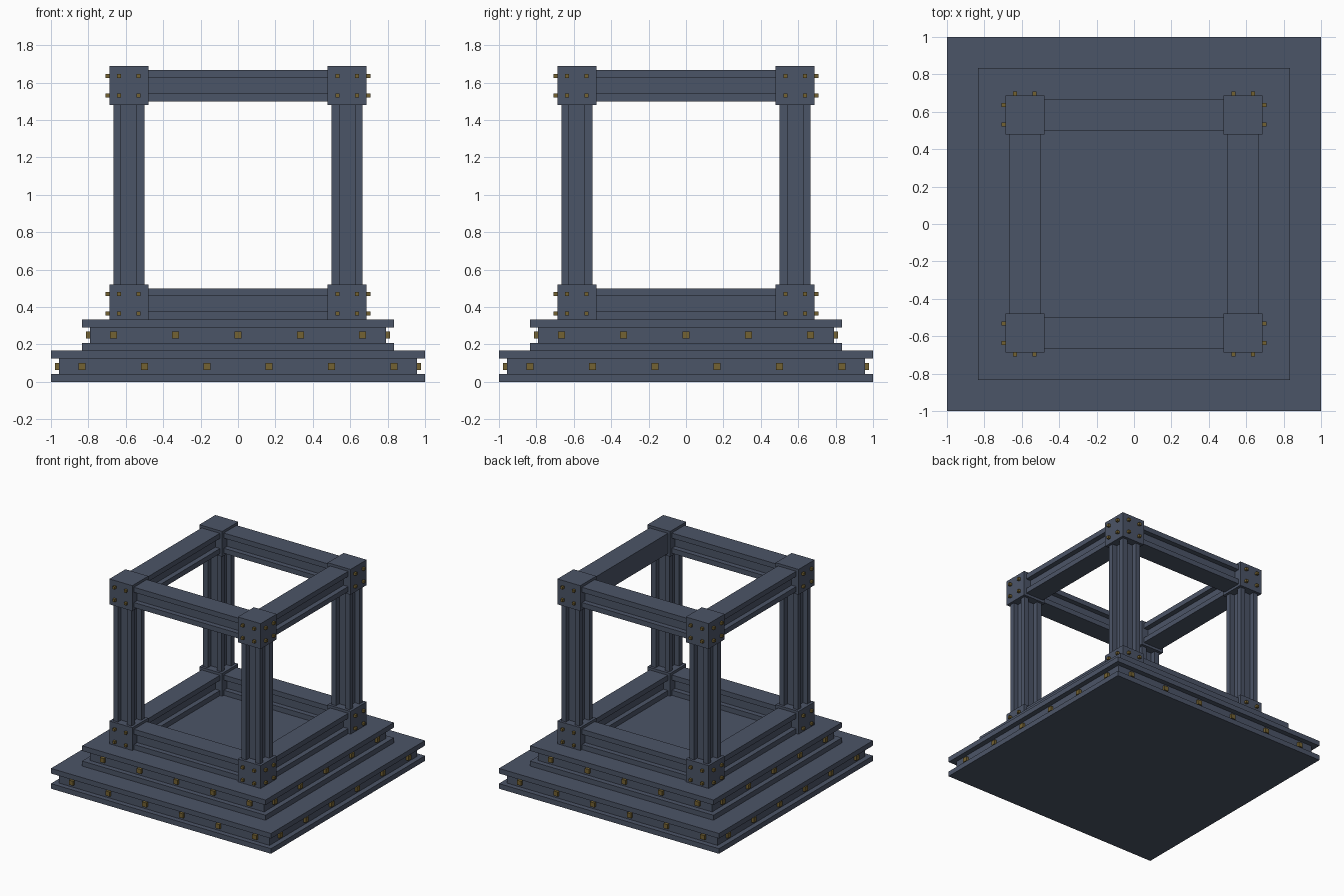
import bpy, bmesh
from mathutils import Matrix, Vector

if "Cube" in bpy.data.objects:
    bpy.data.objects.remove(bpy.data.objects["Cube"])

U = 1 / 24  # design unit: the model is 48 units wide


def material(name, rgb):
    m = bpy.data.materials.new(name)
    m.diffuse_color = (*rgb, 1)
    m.use_nodes = True
    m.node_tree.nodes["Principled BSDF"].inputs["Base Color"].default_value = m.diffuse_color
    return m


SLATE = material("slate metal", (0.071, 0.089, 0.135))
BRASS = material("dull brass", (0.175, 0.122, 0.032))


def boxes(name, parts, mat):
    """One object from boxes given as (min corner, max corner) in design units."""
    bm = bmesh.new()
    for lo, hi in parts:
        a, b = Vector(lo) * U, Vector(hi) * U
        size = b - a
        bmesh.ops.create_cube(bm, size=1, matrix=Matrix.Translation((a + b) / 2)
                              @ Matrix.Diagonal((*[abs(s) for s in size], 1)))
    me = bpy.data.meshes.new(name)
    bm.to_mesh(me)
    bm.free()
    me.materials.append(mat)
    ob = bpy.data.objects.new(name, me)
    bpy.context.collection.objects.link(ob)
    return ob


def slab(h, z0, z1):
    return ((-h, -h, z0), (h, h, z1))


def stud(axis, sign, along, z, face, out, r):
    """Small square rivet standing out of a vertical face."""
    lo, hi = [0, 0, z - r], [0, 0, z + r]
    lo[axis], hi[axis] = sorted((sign * (face - 0.3), sign * (face + out)))
    lo[1 - axis], hi[1 - axis] = along - r, along + r
    return (lo, hi)


# stepped base: two plates around a recessed core per step, with rivets in the groove
for name, h, z, spots in (("lower_step", 24, 0, (-20, -12, -4, 4, 12, 20)),
                          ("upper_step", 20, 4, (-16, -8, 0, 8, 16))):
    boxes(name, [slab(h, z, z + 1), slab(h - 1, z + 1, z + 3), slab(h, z + 3, z + 4)], SLATE)
    boxes(name + "_rivets", [stud(ax, s, p, z + 2, h - 1, 0.5, 0.45)
                             for ax in (0, 1) for s in (-1, 1) for p in spots], BRASS)

# corner posts: core with four corner ribs
for sx, nx in ((-1, "left"), (1, "right")):
    for sy, ny in ((-1, "front"), (1, "back")):
        cx, cy = 14 * sx, 14 * sy
        parts = [((cx - 1, cy - 1, 10), (cx + 1, cy + 1, 38))]
        for dx in (-2, 1):
            for dy in (-2, 1):
                parts.append(((cx + dx, cy + dy, 10), (cx + dx + 1, cy + dy + 1, 38)))
        boxes(f"{ny}_{nx}_post", parts, SLATE)

        # corner blocks with rivets on the two outer faces
        for cz, nz in ((10, "bottom"), (38, "top")):
            z0 = 8 if nz == "bottom" else cz - 2.5
            boxes(f"{nz}_{ny}_{nx}_block",
                  [((cx - 2.5, cy - 2.5, z0), (cx + 2.5, cy + 2.5, cz + 2.5))], SLATE)
            rivets = []
            for ax, s, c in ((0, sx, cy), (1, sy, cx)):
                for d in (-1.25, 1.25):
                    for e in (-1.25, 1.25):
                        rivets.append(stud(ax, s, c + d, cz + e, 16.5, 0.5, 0.25))
            boxes(f"{nz}_{ny}_{nx}_block_rivets", rivets, BRASS)

# horizontal I-beams between the blocks
for cz, nz in ((10, "bottom"), (38, "top")):
    for ax, s, side in ((1, -1, "front"), (1, 1, "back"), (0, -1, "left"), (0, 1, "right")):
        parts = []
        for r, z0, z1 in ((2, -2, -1), (1, -1, 1), (2, 1, 2)):
            lo, hi = [0, 0, cz + z0], [0, 0, cz + z1]
            lo[ax], hi[ax] = 14 * s - r, 14 * s + r
            lo[1 - ax], hi[1 - ax] = -12, 12
            parts.append((lo, hi))
        # the top right beam is closed on its inner side
        if (nz, side) == ("top", "right"):
            parts.append(((12, -12, 37), (13, 12, 39)))
        boxes(f"{nz}_{side}_beam", parts, SLATE)
